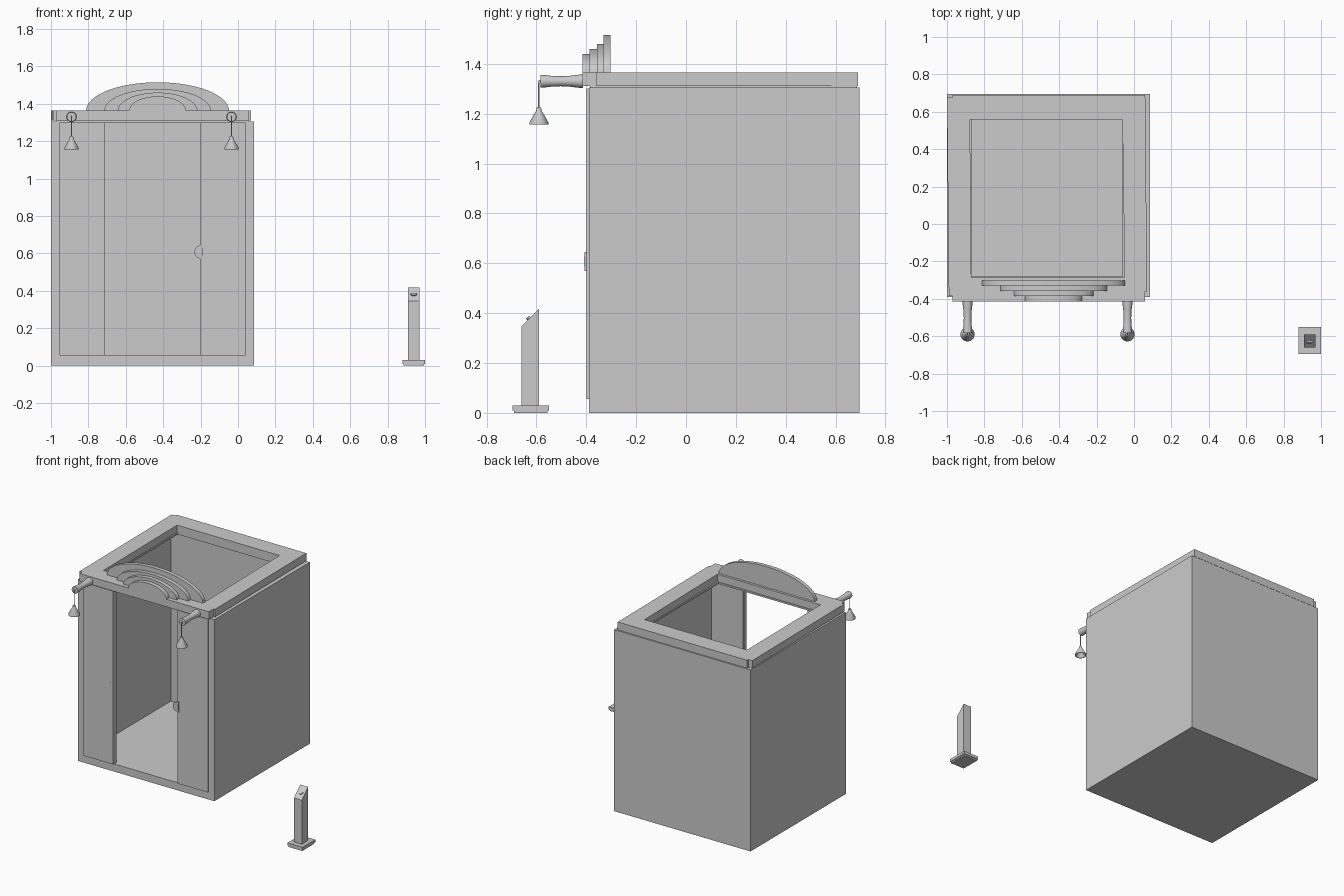
import bpy, bmesh, math
from mathutils import Vector, Matrix

if "Cube" in bpy.data.objects:
    bpy.data.objects.remove(bpy.data.objects["Cube"])


def finish(name, bm, smooth=False):
    bmesh.ops.recalc_face_normals(bm, faces=bm.faces[:])
    me = bpy.data.meshes.new(name)
    bm.to_mesh(me)
    bm.free()
    ob = bpy.data.objects.new(name, me)
    bpy.context.collection.objects.link(ob)
    if smooth:
        bpy.ops.object.select_all(action='DESELECT')
        ob.select_set(True)
        bpy.context.view_layer.objects.active = ob
        bpy.ops.object.shade_smooth_by_angle(angle=math.radians(35))
    return ob


def prism(name, axis, lo, hi, *loops, smooth=False):
    """Extrude a 2D outline (further loops are holes) along an axis."""
    def at(u, v, w):
        return {'x': (w, u, v), 'y': (u, w, v), 'z': (u, v, w)}[axis]
    bm = bmesh.new()
    edges = []
    for pts in loops:
        vs = [bm.verts.new(at(u, v, lo)) for u, v in pts]
        edges += [bm.edges.new((vs[i - 1], vs[i])) for i in range(len(vs))]
    if len(loops) == 1:
        bmesh.ops.contextual_create(bm, geom=edges)
    else:
        bmesh.ops.triangle_fill(bm, edges=edges, use_beauty=True, normal=at(0, 0, 1))
    ext = bmesh.ops.extrude_face_region(bm, geom=bm.faces[:], use_keep_orig=True)
    verts = [g for g in ext['geom'] if isinstance(g, bmesh.types.BMVert)]
    bmesh.ops.translate(bm, verts=verts, vec=Vector(at(0, 0, hi - lo)))
    return finish(name, bm, smooth)


def rect(u0, u1, v0, v1):
    return [(u0, v0), (u1, v0), (u1, v1), (u0, v1)]


def arc(cu, cv, ru, rv, a0, a1, n):
    return [(cu + ru * math.cos(math.radians(a0 + (a1 - a0) * i / n)),
             cv + rv * math.sin(math.radians(a0 + (a1 - a0) * i / n))) for i in range(n + 1)]


def lathe(name, profile, loc, axis='z', n=24):
    """Revolve (radius, height) points about z or y."""
    bm = bmesh.new()
    vs = [bm.verts.new((r, 0, h)) for r, h in profile]
    es = [bm.edges.new(p) for p in zip(vs, vs[1:])]
    bmesh.ops.spin(bm, geom=vs + es, axis=(0, 0, 1), cent=(0, 0, 0),
                   angle=math.tau, steps=n, use_duplicate=False)
    bmesh.ops.remove_doubles(bm, verts=bm.verts[:], dist=1e-5)
    if axis == 'y':
        bmesh.ops.rotate(bm, verts=bm.verts[:], matrix=Matrix.Rotation(math.pi / 2, 3, 'X'))
    bmesh.ops.translate(bm, verts=bm.verts[:], vec=loc)
    return finish(name, bm, True)


# Cabin: floor slab and a C-shaped wall open at the front
X0, X1, Y0, Y1, TOP = -1.0, 0.085, -0.39, 0.695, 1.305
prism("floor", 'z', 0, 0.055, rect(X0, X1, Y0, Y1))
prism("walls", 'z', 0.055, TOP, [
    (-0.715, Y0), (X0, Y0), (X0, Y1), (X1, Y1), (X1, Y0), (-0.2, Y0), (-0.2, -0.36),
    (0.05, -0.36), (0.05, 0.615), (-0.965, 0.615), (-0.965, -0.36), (-0.715, -0.36)])

# Sliding doors with half-round handles
for side, a, b, hx, out in (("left", -0.955, -0.713, -0.713, -0.402),
                            ("right", -0.203, 0.04, -0.19, -0.407)):
    prism(side + "_door", 'y', -0.4, -0.37, rect(a, b, 0.055, 1.3))
    prism(side + "_handle", 'y', out, -0.385, arc(hx, 0.608, 0.043, 0.038, 90, 270, 16), smooth=True)
prism("right_handle_grip", 'y', -0.41, -0.4, arc(-0.19, 0.608, 0.022, 0.02, 90, 270, 12), smooth=True)

# Roof frame with stepped corners and a square opening
prism("roof_frame", 'z', 1.31, 1.365,
      [(-0.97, -0.415), (0.058, -0.415), (0.058, -0.36), (0.07, -0.36), (0.06, 0.69),
       (-0.97, 0.69), (-0.97, 0.675), (-1.0, 0.675), (-0.99, -0.385), (-0.97, -0.385)],
      [(-0.87, -0.285), (-0.05, -0.285), (-0.062, 0.56), (-0.877, 0.56)])
prism("frame_seat", 'z', 1.3, 1.312, rect(-0.97, 0.055, -0.385, 0.685), rect(-0.87, -0.062, -0.28, 0.56))

# Stepped arches over the entrance
for i, (half, top, y) in enumerate(((0.152, 1.44, -0.415), (0.213, 1.46, -0.386),
                                    (0.285, 1.48, -0.357), (0.382, 1.515, -0.33))):
    prism(f"arch_{i + 1}", 'y', y, -0.302, arc(-0.43, 1.363, half, top - 1.363, 0, 180, 32), smooth=True)

# Hanging lamps on flared brackets
for side, x in (("left", -0.89), ("right", -0.035)):
    lathe(side + "_bracket", [(0, 0), (0.027, 0), (0.027, 0.01), (0.022, 0.05), (0.02, 0.09),
                              (0.022, 0.13), (0.025, 0.155), (0.025, 0.17), (0, 0.17)],
          (x, -0.413, 1.33), 'y')
    prism(side + "_hook", 'x', x - 0.003, x + 0.003,
          [(-0.578, 1.328), (-0.578, 1.335), (-0.588, 1.335), (-0.593, 1.33), (-0.593, 1.32), (-0.587, 1.32)])
    lathe(side + "_cord", [(0, 0), (0.003, 0), (0.003, 0.11), (0, 0.11)], (x, -0.59, 1.22), n=8)
    lathe(side + "_lamp_shade", [(0, 0.068), (0.009, 0.068), (0.011, 0.055), (0.038, 0.008), (0.038, 0),
                                 (0.034, 0), (0.008, 0.045), (0, 0.045)], (x, -0.59, 1.157))

# Post with a slanted top beside the cabin
prism("post_base", 'z', 0.01, 0.03, rect(0.88, 1.0, -0.695, -0.55))
prism("post_foot", 'z', 0, 0.011, rect(0.885, 0.995, -0.69, -0.555))
prism("post", 'x', 0.908, 0.97, [(-0.66, 0.03), (-0.59, 0.03), (-0.59, 0.417), (-0.66, 0.347)])
button = prism("post_button", 'z', -0.004, 0.008, arc(0, 0, 0.018, 0.016, 180, 360, 16), smooth=True)
button.location = (0.939, -0.624, 0.383)
button.rotation_euler.x = math.radians(45)
